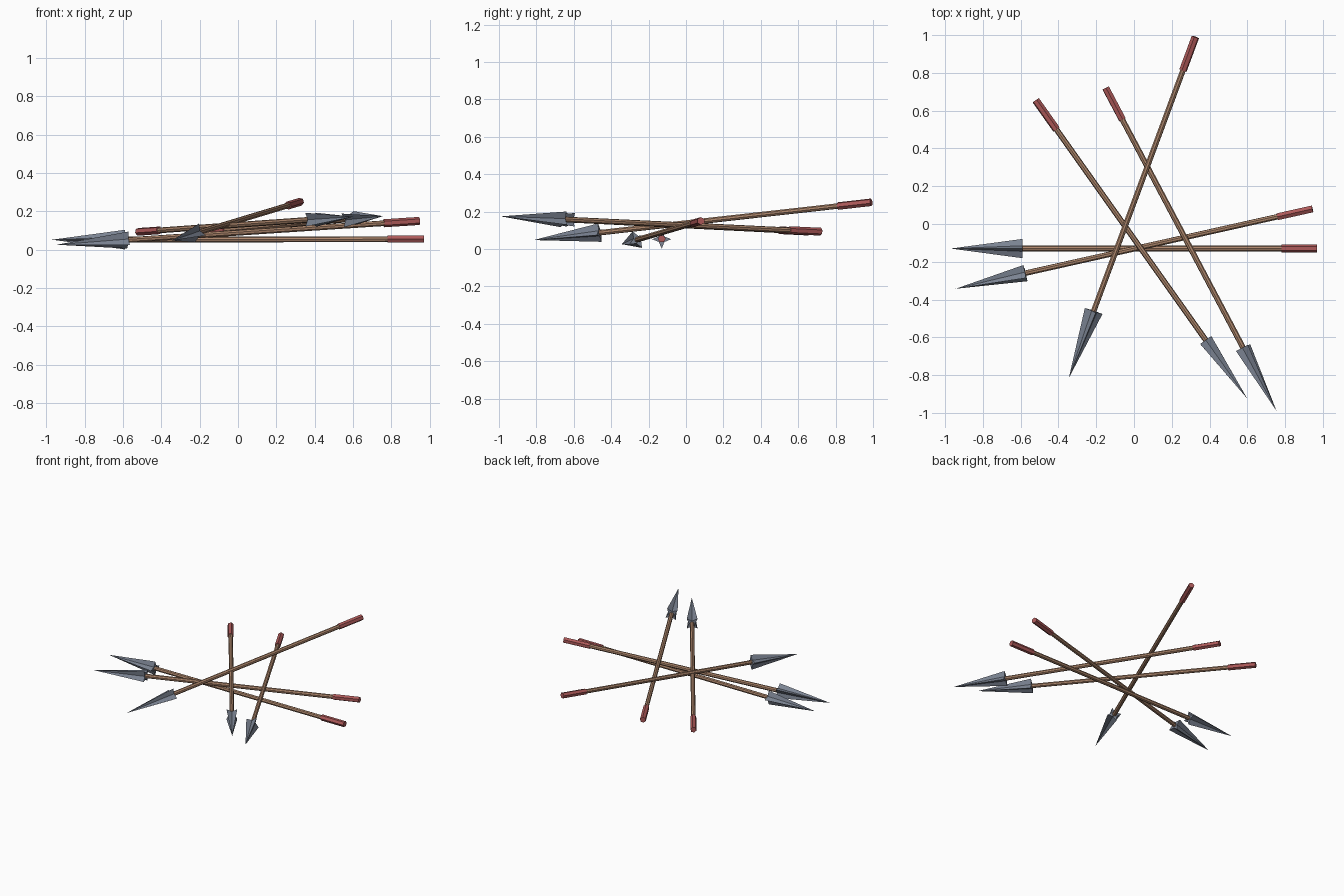
import bpy, bmesh
from math import sin, cos, pi, radians
from mathutils import Vector, Matrix

if "Cube" in bpy.data.objects:
    bpy.data.objects.remove(bpy.data.objects["Cube"])

HEAD, GRIP = 0.38, 0.19


def material(name, color):
    m = bpy.data.materials.new(name)
    m.diffuse_color = (*color, 1)
    m.use_nodes = True
    m.node_tree.nodes["Principled BSDF"].inputs["Base Color"].default_value = m.diffuse_color
    return m


wood = material("wood", (0.42, 0.24, 0.15))
red = material("red", (0.42, 0.10, 0.10))
steel = material("steel", (0.20, 0.23, 0.29))


def ring(bm, x, radii):
    n = len(radii)
    return [bm.verts.new((x, r * cos(2 * pi * i / n), r * sin(2 * pi * i / n)))
            for i, r in enumerate(radii)]


def finish(bm, name, mat, matrix):
    bmesh.ops.recalc_face_normals(bm, faces=bm.faces)
    me = bpy.data.meshes.new(name)
    bm.to_mesh(me)
    bm.free()
    me.materials.append(mat)
    ob = bpy.data.objects.new(name, me)
    ob.matrix_world = matrix
    bpy.context.collection.objects.link(ob)


def rod(name, mat, x0, x1, radius, sides, matrix):
    bm = bmesh.new()
    a, b = ring(bm, x0, [radius] * sides), ring(bm, x1, [radius] * sides)
    for i in range(sides):
        j = (i + 1) % sides
        bm.faces.new((a[i], a[j], b[j], b[i]))
    bm.faces.new(a)
    bm.faces.new(b)
    finish(bm, name, mat, matrix)


def star_head(name, matrix):
    # four-bladed point: star-shaped base tapering to a tip at the origin
    bm = bmesh.new()
    tip = bm.verts.new((0, 0, 0))
    base = ring(bm, HEAD, [0.051, 0.021] * 4)
    centre = bm.verts.new((HEAD, 0, 0))
    for i in range(8):
        j = (i + 1) % 8
        bm.faces.new((tip, base[i], base[j]))
        bm.faces.new((centre, base[j], base[i]))
    finish(bm, name, steel, matrix)


def arrow(index, tip, tail, roll):
    tip, tail = Vector(tip), Vector(tail)
    x = (tail - tip).normalized()
    y = Vector((0, 0, 1)).cross(x).normalized()
    rot = Matrix((x, y, x.cross(y))).transposed().to_4x4()
    m = Matrix.Translation(tip) @ rot @ Matrix.Rotation(radians(roll), 4, 'X')
    length = (tail - tip).length
    star_head(f"arrow_head_{index}", m)
    rod(f"arrow_shaft_{index}", wood, HEAD - 0.02, length - 0.02, 0.015, 8, m)
    rod(f"arrow_grip_{index}", red, length - GRIP, length, 0.021, 6, m)


# tip, tail and roll of every arrow in the pile
arrows = [
    ((-0.97, -0.13, 0.052), (0.97, -0.13, 0.055), 0),
    ((-0.945, -0.343, 0.026), (0.945, 0.08, 0.150), 30),
    ((-0.345, -0.815, 0.048), (0.325, 0.99, 0.250), 15),
    ((0.60, -0.925, 0.172), (-0.52, 0.655, 0.093), 45),
    ((0.755, -0.99, 0.175), (-0.15, 0.72, 0.093), 35),
]
for i, (tip, tail, roll) in enumerate(arrows, 1):
    arrow(i, tip, tail, roll)
